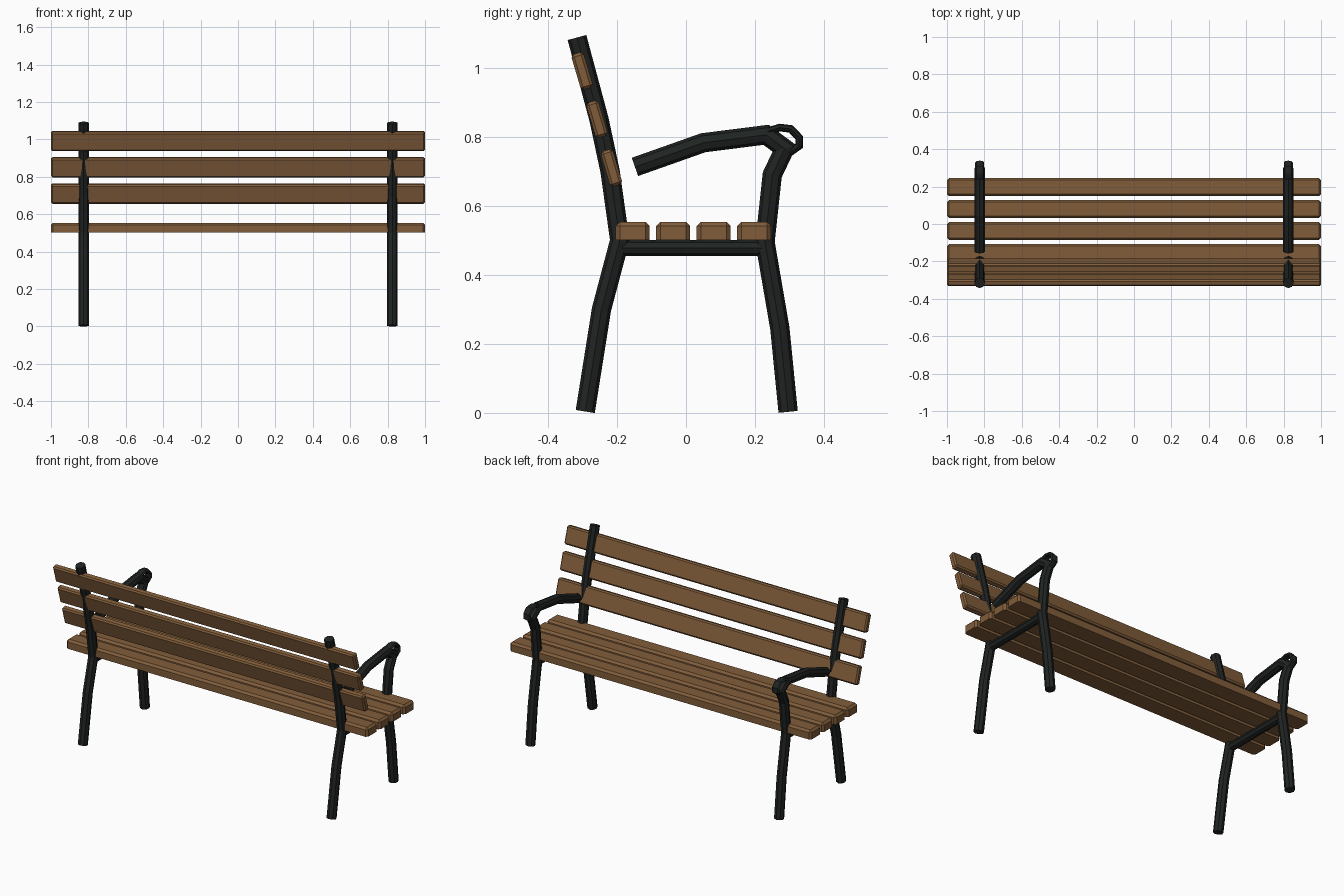
import bpy, bmesh
from math import sin, cos, pi, radians
from mathutils import Vector, Matrix

if "Cube" in bpy.data.objects:
    bpy.data.objects.remove(bpy.data.objects["Cube"])


def material(name, color):
    m = bpy.data.materials.new(name)
    m.diffuse_color = color
    m.use_nodes = True
    m.node_tree.nodes["Principled BSDF"].inputs["Base Color"].default_value = m.diffuse_color
    return m


WOOD = material("brown_wood", (0.22, 0.11, 0.043, 1))
IRON = material("dark_iron", (0.014, 0.017, 0.016, 1))


def finish(bm, name, mat):
    bmesh.ops.recalc_face_normals(bm, faces=bm.faces)
    me = bpy.data.meshes.new(name)
    bm.to_mesh(me)
    bm.free()
    me.materials.append(mat)
    ob = bpy.data.objects.new(name, me)
    bpy.context.collection.objects.link(ob)
    return ob


def tube(name, x, path, rx, rn, sides=8):
    """Mitred sweep of an octagon along a (y, z) path at the given x."""
    pts = [Vector(p) for p in path]
    dirs = [(b - a).normalized() for a, b in zip(pts, pts[1:])]
    bm = bmesh.new()
    rings = []
    for i, p in enumerate(pts):
        d0, d1 = dirs[max(i - 1, 0)], dirs[min(i, len(dirs) - 1)]
        t = (d0 + d1).normalized()
        n = Vector((-t.y, t.x)) / max(t.dot(d0), 0.5)
        ring = []
        for k in range(sides):
            a = 2 * pi * k / sides
            q = p + n * rn * sin(a)
            ring.append(bm.verts.new((x + rx * cos(a), q.x, q.y)))
        rings.append(ring)
    for r, s in zip(rings, rings[1:]):
        for k in range(sides):
            j = (k + 1) % sides
            bm.faces.new((r[k], r[j], s[j], s[k]))
    bm.faces.new(rings[0])
    bm.faces.new(rings[-1])
    return finish(bm, name, IRON)


def slat(name, y, z, depth, height, tilt=0.0, flat_bottom=False):
    """Full-length plank with chamfered edges."""
    bm = bmesh.new()
    bmesh.ops.create_cube(bm, size=1)
    bmesh.ops.scale(bm, vec=(2, depth, height), verts=bm.verts)
    edges = [e for e in bm.edges
             if not (flat_bottom and all(v.co.z < 0 for v in e.verts))]
    bmesh.ops.bevel(bm, geom=edges, offset=0.012 if flat_bottom else 0.008,
                    segments=1, affect='EDGES')
    bm.transform(Matrix.Translation((0, y, z)) @ Matrix.Rotation(tilt, 4, 'X'))
    return finish(bm, name, WOOD)


# Seat planks
for i in range(4):
    slat(f"seat_slat_{i + 1}", -0.155 + i * 0.1175, 0.5275, 0.098, 0.053,
         flat_bottom=True)

# Backrest planks
for i, (y, z) in enumerate([(-0.216, 0.71), (-0.258, 0.851), (-0.301, 0.991)]):
    slat(f"back_slat_{i + 1}", y, z, 0.037, 0.107, radians(16.5))

# Iron side frames
back = [(-0.292, 0.004), (-0.245, 0.30), (-0.192, 0.50), (-0.22, 0.70),
        (-0.252, 0.85), (-0.316, 1.088)]
front = [(0.296, 0.003), (0.272, 0.245), (0.229, 0.495), (0.25, 0.69),
         (0.286, 0.766), (0.232, 0.806), (0.05, 0.783), (-0.148, 0.713)]
scroll = [(0.238, 0.817), (0.272, 0.827), (0.304, 0.823), (0.328, 0.798),
          (0.328, 0.774), (0.299, 0.753)]
for side, x in (("left", -0.825), ("right", 0.825)):
    tube(f"back_post_{side}", x, back, 0.028, 0.028)
    tube(f"front_leg_and_armrest_{side}", x, front, 0.028, 0.028)
    tube(f"armrest_scroll_{side}", x, scroll, 0.024, 0.011)
    tube(f"seat_rail_{side}", x, [(-0.192, 0.478), (0.229, 0.478)], 0.024, 0.023)
